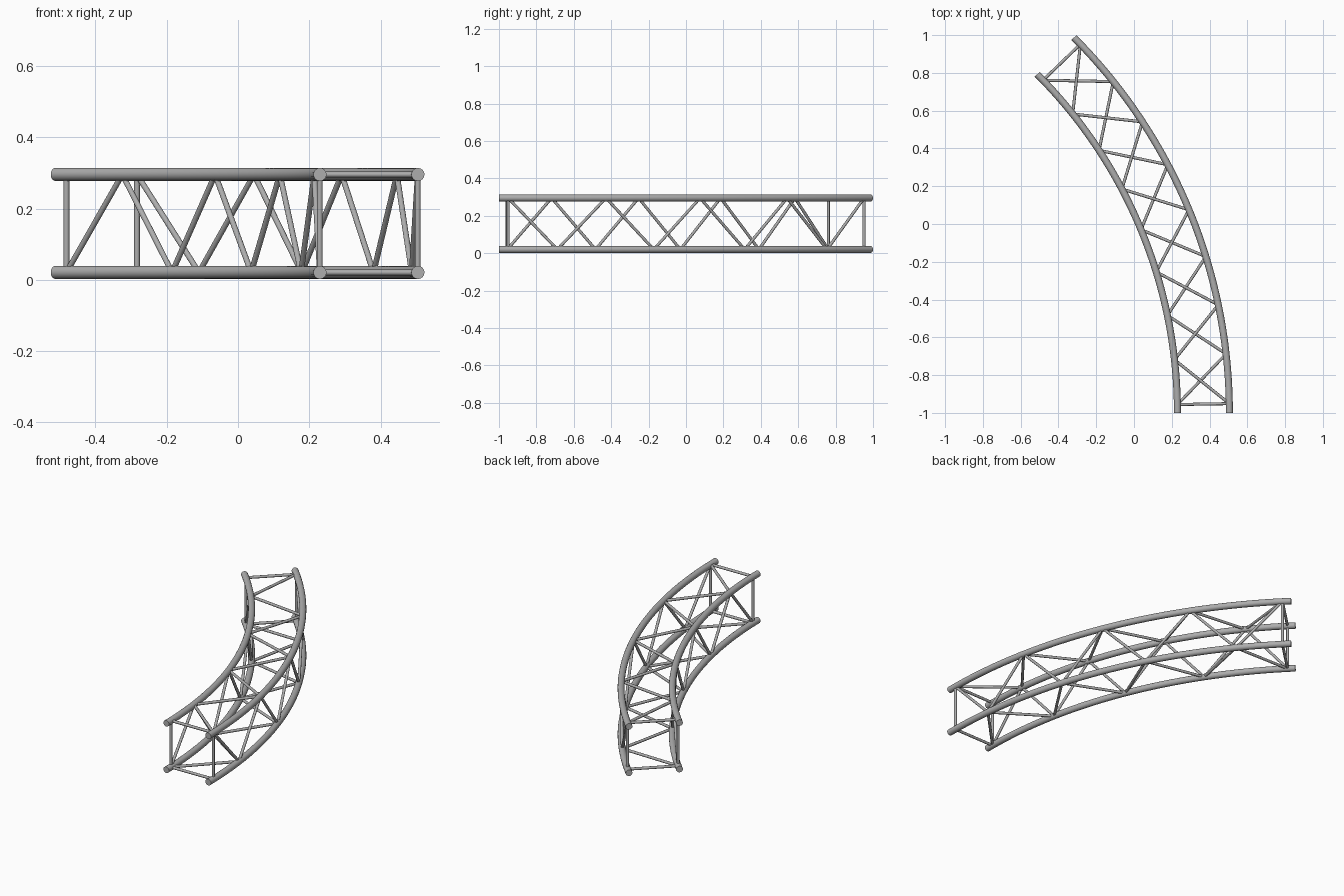
import bpy
from math import sin, cos, radians
from mathutils import Vector

cube = bpy.data.objects.get("Cube")
if cube:
    bpy.data.objects.remove(cube, do_unlink=True)

# Brushed metal
metal = bpy.data.materials.new("grey metal")
metal.use_nodes = True
colour = (0.42, 0.42, 0.42, 1)
metal.diffuse_color = colour
metal.node_tree.nodes["Principled BSDF"].inputs["Base Color"].default_value = colour

# Layout of the curved truss: a 45 degree arc with four main tubes
CENTRE_X, FRONT_Y = -2.305, -1.0
RADIUS = {"inner": 2.535, "outer": 2.81}
HEIGHT = {"bottom": 0.0205, "top": 0.2955}
SWEEP, MARGIN, BAYS = 45, 1.0, 8
CHORD_R, BRACE_R = 0.0185, 0.008


def on_arc(side, level, degrees):
    a, r = radians(degrees), RADIUS[side]
    return Vector((CENTRE_X + r * cos(a), FRONT_Y + r * sin(a), HEIGHT[level]))


def node(side, level, k):
    return on_arc(side, level, MARGIN + k * (SWEEP - 2 * MARGIN) / BAYS)


def tubes(name, paths, radius, resolution):
    """Round capped tubes along the given paths, as one mesh."""
    curve = bpy.data.curves.new(name, "CURVE")
    curve.dimensions = "3D"
    curve.bevel_depth = radius
    curve.bevel_resolution = resolution
    curve.use_fill_caps = True
    for path in paths:
        spline = curve.splines.new("POLY")
        spline.points.add(len(path) - 1)
        for point, co in zip(spline.points, path):
            point.co = (*co, 1)
    curve.materials.append(metal)
    obj = bpy.data.objects.new(name, curve)
    bpy.context.collection.objects.link(obj)
    bpy.ops.object.select_all(action="DESELECT")
    obj.select_set(True)
    bpy.context.view_layer.objects.active = obj
    bpy.ops.object.convert(target="MESH")
    bpy.ops.object.shade_smooth_by_angle(angle=radians(40))


# Main tubes
STEPS = 48
for side in RADIUS:
    for level in HEIGHT:
        path = [on_arc(side, level, SWEEP * i / STEPS) for i in range(STEPS + 1)]
        tubes(f"{side}_{level}_chord", [path], CHORD_R, 6)


# Zigzag braces: each face alternates between its two chords
def zigzag(name, even, odd):
    stops = [node(*(odd if k % 2 else even), k) for k in range(BAYS + 1)]
    tubes(name, list(zip(stops, stops[1:])), BRACE_R, 4)


zigzag("top_braces", ("outer", "top"), ("inner", "top"))
zigzag("bottom_braces", ("inner", "bottom"), ("outer", "bottom"))
zigzag("inner_braces", ("inner", "bottom"), ("inner", "top"))
zigzag("outer_braces", ("outer", "top"), ("outer", "bottom"))

# Square frame closing each end
for name, k in (("front_end_frame", 0), ("back_end_frame", BAYS)):
    corners = [node(s, l, k) for s, l in (("inner", "bottom"), ("outer", "bottom"),
                                          ("outer", "top"), ("inner", "top"))]
    tubes(name, list(zip(corners, corners[1:] + corners[:1])), BRACE_R, 4)
